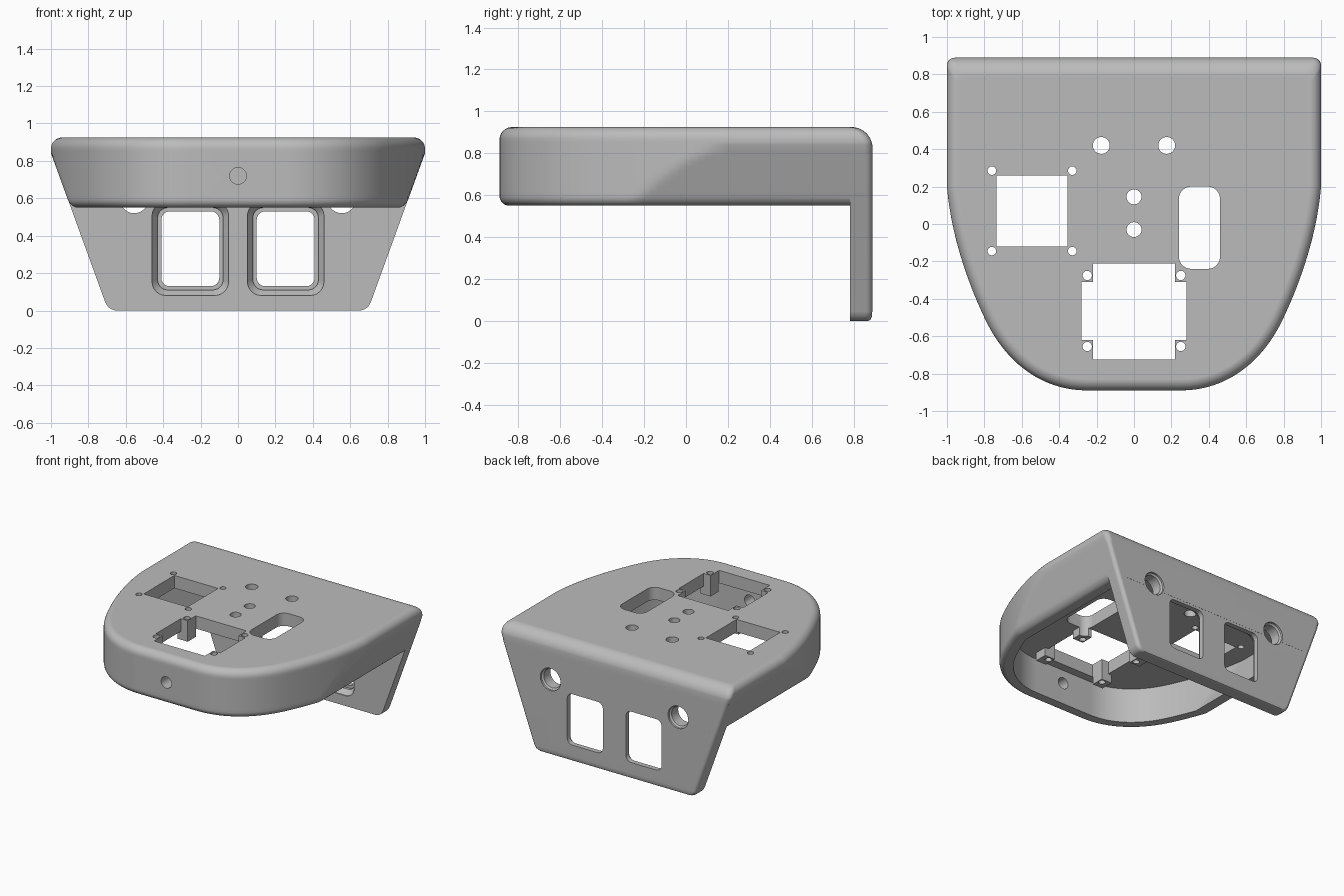
import bpy, bmesh
from math import sin, cos, pi, sqrt
from mathutils import Vector

if "Cube" in bpy.data.objects:
    bpy.data.objects.remove(bpy.data.objects["Cube"], do_unlink=True)

TOP, RIM, BACK, PLATE = 0.925, 0.55, 0.89, 0.785
WALL = 0.1


def loft(name, rings):
    """Closed skin through rings that all have the same point count."""
    bm = bmesh.new()
    rows = [[bm.verts.new(p) for p in ring] for ring in rings]
    n = len(rows[0])
    for a, b in zip(rows, rows[1:]):
        for i in range(n):
            j = (i + 1) % n
            bm.faces.new((a[i], a[j], b[j], b[i]))
    bm.faces.new(rows[0][::-1])
    bm.faces.new(rows[-1])
    bmesh.ops.recalc_face_normals(bm, faces=bm.faces)
    mesh = bpy.data.meshes.new(name)
    bm.to_mesh(mesh)
    bm.free()
    obj = bpy.data.objects.new(name, mesh)
    bpy.context.collection.objects.link(obj)
    return obj


def combine(target, tool, operation="DIFFERENCE"):
    tool.hide_render = True
    mod = target.modifiers.new("combine", "BOOLEAN")
    mod.operation, mod.solver, mod.object = operation, "EXACT", tool
    bpy.context.view_layer.objects.active = target
    bpy.ops.object.modifier_apply(modifier=mod.name)
    bpy.data.objects.remove(tool, do_unlink=True)


def rounded(cx, cy, w, h, r, steps=6):
    pts = []
    for k, (sx, sy) in enumerate(((1, 1), (-1, 1), (-1, -1), (1, -1))):
        for i in range(steps + 1):
            a = (k + i / steps) * pi / 2
            pts.append((cx + sx * (w / 2 - r) + r * cos(a),
                        cy + sy * (h / 2 - r) + r * sin(a)))
    return pts


def circle(cx, cy, r, n=28):
    return [(cx + r * cos(2 * pi * i / n), cy + r * sin(2 * pi * i / n)) for i in range(n)]


def box(x0, x1, y0, y1):
    return [(x0, y0), (x1, y0), (x1, y1), (x0, y1)]


def upright(name, pts, z0=0.6, z1=1.1):
    return loft(name, [[(x, y, z) for x, y in pts] for z in (z0, z1)])


def along_y(name, sections):
    return loft(name, [[(x, y, z) for x, z in pts] for y, pts in sections])


# Plan outline: right-hand curve from the straight side to the flat front
def bezier(p, steps):
    a, b, c, d = (Vector(v) for v in p)
    return [a * (1 - t) ** 3 + 3 * b * t * (1 - t) ** 2 + 3 * c * t * t * (1 - t) + d * t ** 3
            for t in (i / steps for i in range(steps + 1))]


CURVE = bezier([(1, 0.2), (0.98, -0.04), (0.9, -0.29), (0.8, -0.5)], 22)
CURVE += bezier([(0.8, -0.5), (0.7, -0.72), (0.51, -0.89), (0.25, -0.89)], 16)[1:]


def inset_curve(d):
    out = []
    last = len(CURVE) - 1
    for i, p in enumerate(CURVE):
        t = (CURVE[min(i + 1, last)] - CURVE[max(i - 1, 0)]).normalized()
        if i == 0:
            t = Vector((0, -1))
        if i == last:
            t = Vector((-1, 0))
        out.append(p + d * Vector((t.y, -t.x)))
    return out


def half_width(z):
    return min(1.0, 0.695 + 0.3625 * z)


def ring(z, inset, width, back, r, front=None):
    """One horizontal section, tapered at the sides, mirrored across x."""
    xs = min(1 - inset, width)
    right = [(xs - r + r * sin(i * pi / 12), back - r + r * cos(i * pi / 12)) for i in range(7)]
    if front is None:
        right += [(min(p.x, width), p.y) for p in inset_curve(inset)]
    else:
        right.append((xs, front))
    pts = right + [(-x, y) for x, y in reversed(right)]
    return [(x, y, z) for x, y in pts]


def fillet(depth, r):
    """Inset of a quarter-round edge at a distance below the face."""
    if depth >= r:
        return 0.0
    return r - sqrt(max(0.0, r * r - (r - depth) ** 2))


# Shell with rounded top and bottom edges
levels = [RIM + 0.045 * (1 - cos(i * pi / 10)) for i in range(6)]
levels += [RIM + 0.045 + i * 0.0235 for i in range(1, 10)]
levels += [TOP - 0.1 + 0.1 * sin(i * pi / 20) for i in range(1, 11)]
shell_rings = []
for z in levels:
    low = fillet(z - RIM, 0.045)
    edge = max(low, fillet(TOP - z, 0.06))
    shell_rings.append(ring(z, edge, half_width(z) - low * 0.8,
                            BACK - fillet(TOP - z, 0.1), 0.04))
housing = loft("housing", shell_rings)

# Hollow underside
cavity = [ring(z, WALL, half_width(z) - WALL, PLATE, 0.01)
          for z in (0.5, 0.55, 0.6, 0.65, 0.7, 0.75, 0.79, 0.825)]
combine(housing, loft("cavity", cavity))

# Hanging back plate with rounded lower corners
plate = []
for z, trim, edge in ((0, 0.04, 0.02), (0.006, 0.02, 0.01), (0.02, 0.006, 0.003),
                      (0.045, 0, 0.001), (0.8, 0, 0.001)):
    plate.append(ring(z, 0.0, half_width(z) - trim - 0.001, BACK - edge, 0.03, PLATE - 0.002))
combine(housing, loft("back_plate", plate), "UNION")

# Screw bosses hanging under the screen opening
for sx in (-1, 1):
    for y in (-0.26, -0.67):
        x0, x1 = sorted((sx * 0.2, sx * 0.31))
        combine(housing, upright("boss", box(x0, x1, y - 0.05, y + 0.05), 0.76, 0.87), "UNION")

# Openings in the top
cutouts = [
    box(-0.735, -0.355, -0.12, 0.26),
    box(-0.22, 0.22, -0.725, -0.21),
    box(-0.28, 0.28, -0.62, -0.31),
    rounded(0.35, -0.02, 0.22, 0.44, 0.065),
    circle(-0.175, 0.42, 0.045), circle(0.175, 0.42, 0.045),
    circle(0, 0.145, 0.04), circle(0, -0.03, 0.04),
]
cutouts += [circle(x, y, 0.023, 16) for x in (-0.76, -0.33) for y in (-0.145, 0.285)]
cutouts += [circle(x, y, 0.025, 16) for x in (-0.25, 0.25) for y in (-0.655, -0.275)]
for pts in cutouts:
    combine(housing, upright("top_cutter", pts))

# Cable hole in the front wall
combine(housing, along_y("front_cutter", [(y, circle(0, 0.72, 0.045)) for y in (-1, -0.7)]))

# Stepped windows and round sockets in the back plate
for sx in (-1, 1):
    x = sx * 0.255
    outer = rounded(x, 0.33, 0.41, 0.5, 0.075)
    middle = rounded(x, 0.33, 0.35, 0.44, 0.055)
    inner = rounded(x, 0.33, 0.31, 0.4, 0.045)
    combine(housing, along_y("window_cutter", [(0.7, outer), (0.79, outer), (0.83, middle),
                                               (0.85, middle), (0.85, inner), (1, inner)]))
    small, large = circle(sx * 0.555, 0.595, 0.075), circle(sx * 0.555, 0.595, 0.088)
    combine(housing, along_y("socket_cutter", [(0.7, small), (0.865, small),
                                               (0.875, large), (1, large)]))

# Single grey finish
grey = bpy.data.materials.new("plain grey")
grey.use_nodes = True
colour = (0.5, 0.5, 0.5, 1)
grey.diffuse_color = colour
grey.node_tree.nodes["Principled BSDF"].inputs["Base Color"].default_value = colour
housing.data.materials.clear()
housing.data.materials.append(grey)

bpy.ops.object.select_all(action="DESELECT")
housing.select_set(True)
bpy.context.view_layer.objects.active = housing
bpy.ops.object.shade_smooth_by_angle(angle=0.5)
normals = housing.modifiers.new("even_normals", "WEIGHTED_NORMAL")
normals.keep_sharp = True
